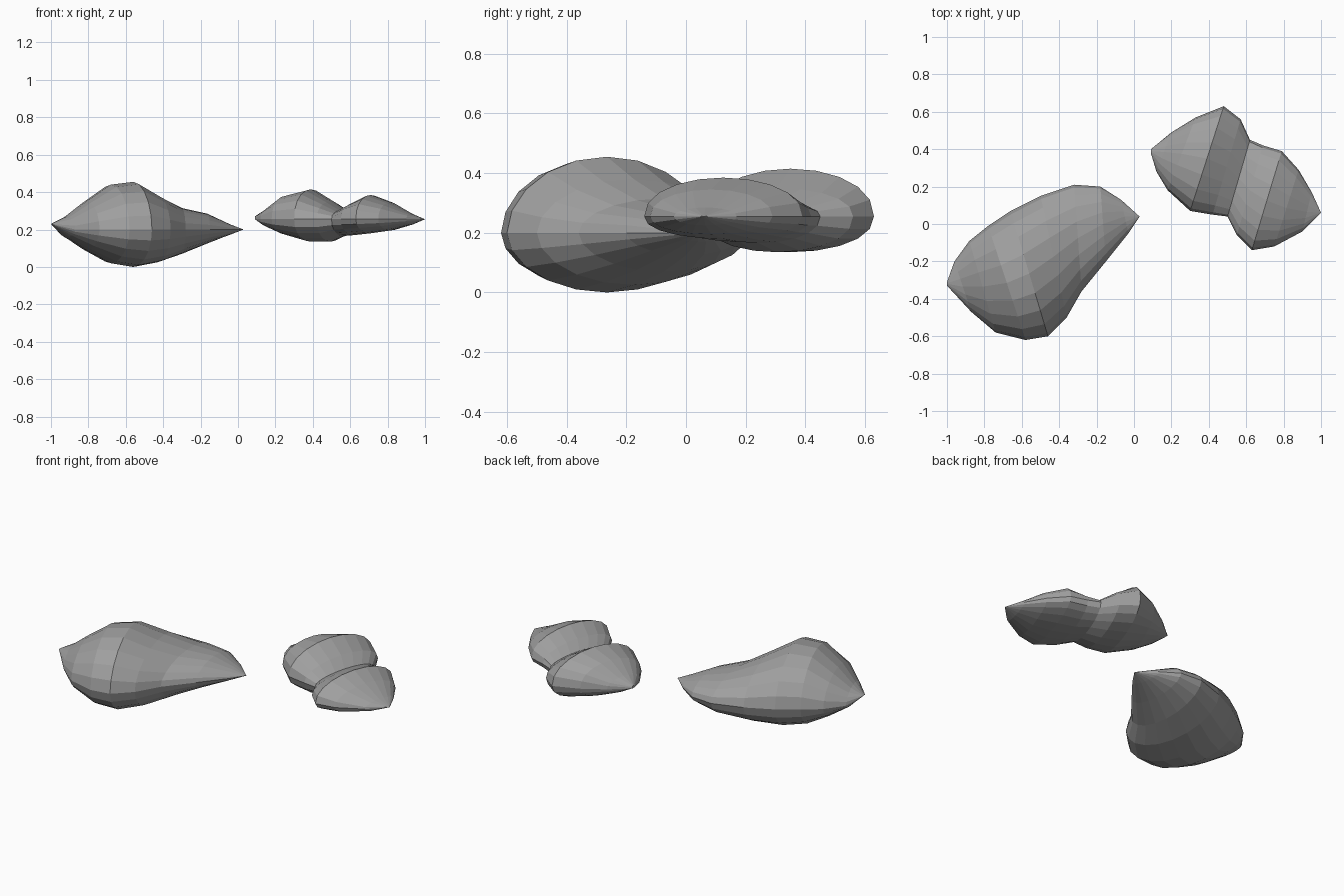
import bpy, bmesh, math
from mathutils import Vector

if "Cube" in bpy.data.objects:
    bpy.data.objects.remove(bpy.data.objects["Cube"])

stone = bpy.data.materials.new("grey_stone")
stone.diffuse_color = (0.35, 0.35, 0.35, 1)
stone.use_nodes = True
stone.node_tree.nodes["Principled BSDF"].inputs["Base Color"].default_value = stone.diffuse_color


def boulder(name, rim, sections, power, steps=10):
    """Loft domed sections. Each: back x, y, front x, y, height, depth."""
    bm = bmesh.new()
    rings = []
    for i, (ax, ay, bx, by, h, d) in enumerate(sections):
        a, b = Vector((ax, ay, 0)), Vector((bx, by, 0))
        lift = 0.03 if i == 0 and h > 0.02 else 0
        ring = []
        for k in range(2 * steps):
            ang = math.pi * k / steps
            t = (1 - math.cos(ang)) / 2
            dome = abs(math.sin(ang)) ** power
            if k in (0, steps):
                dome = 0
            p = a.lerp(b, t)
            p.z = rim + lift + (dome * (h - lift) if k <= steps else -dome * d)
            ring.append(bm.verts.new(p))
        rings.append(ring)
    n = 2 * steps
    for r, s in zip(rings, rings[1:]):
        for k in range(n):
            bm.faces.new((r[k], r[(k + 1) % n], s[(k + 1) % n], s[k]))
    bm.faces.new(rings[0])
    bm.faces.new(rings[-1])
    bmesh.ops.remove_doubles(bm, verts=bm.verts, dist=0.0005)
    bmesh.ops.recalc_face_normals(bm, faces=bm.faces)
    mesh = bpy.data.meshes.new(name)
    bm.to_mesh(mesh)
    bm.free()
    mesh.materials.append(stone)
    ob = bpy.data.objects.new(name, mesh)
    bpy.context.collection.objects.link(ob)


# Large boulder: steep hump with a long tapering tail
boulder("large_boulder", 0.2, [
    (-1.00, -.31, -1.00, -.33, .03, 0),
    (-.96, -.20, -.87, -.47, .07, .04),
    (-.88, -.09, -.74, -.58, .15, .11),
    (-.78, -.01, -.58, -.62, .24, .18),
    (-.66, .07, -.46, -.60, .255, .20),
    (-.50, .15, -.36, -.50, .18, .175),
    (-.32, .21, -.28, -.36, .115, .13),
    (-.18, .20, -.15, -.20, .085, .075),
    (-.07, .13, -.03, -.05, .03, .03),
    (.03, .04, .03, .04, 0, 0)], 1.05)

# Small boulder: two humps joined at a groove
boulder("twin_boulder", 0.255, [
    (.09, .40, .09, .38, .015, 0),
    (.20, .49, .12, .28, .055, .04),
    (.33, .57, .18, .18, .125, .08),
    (.48, .63, .30, .07, .16, .12),
    (.57, .56, .42, .05, .095, .12),
    (.62, .45, .50, .04, .05, .09),
    (.69, .42, .55, -.06, .085, .085),
    (.79, .39, .63, -.14, .13, .075),
    (.88, .29, .75, -.12, .09, .06),
    (.95, .17, .90, -.04, .03, .03),
    (1.0, .06, 1.0, .06, 0, 0)], 0.9)
